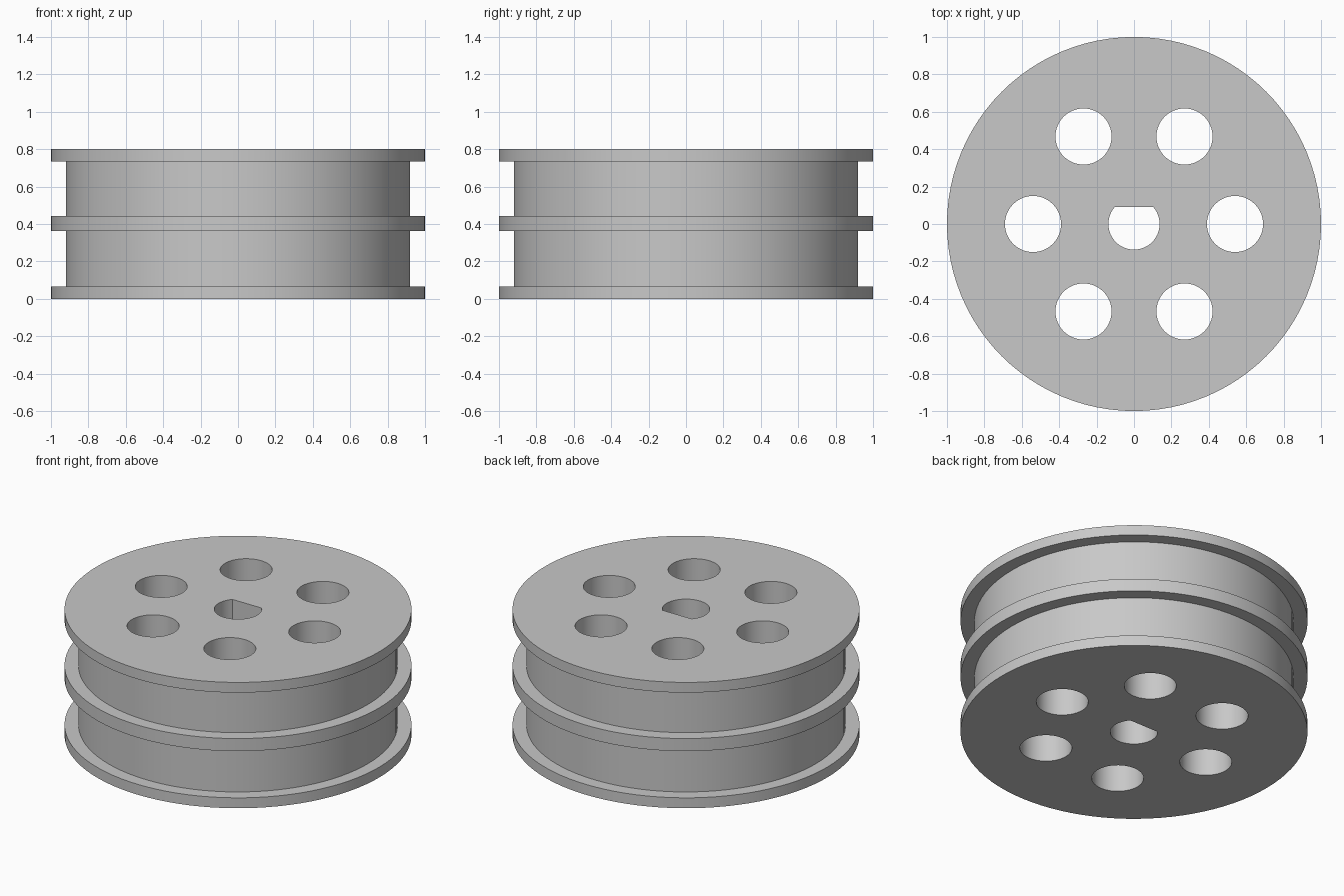
import bpy, bmesh, math

cube = bpy.data.objects.get("Cube")
if cube:
    bpy.data.objects.remove(cube, do_unlink=True)

HEIGHT = 0.8
RIM, DRUM = 1.0, 0.92
HOLE_R, HOLE_RING = 0.15, 0.54
BORE_R, BORE_FLAT = 0.137, 0.09

grey = bpy.data.materials.new("plain grey")
grey.use_nodes = True
colour = (0.58, 0.58, 0.58, 1)
grey.diffuse_color = colour
grey.node_tree.nodes["Principled BSDF"].inputs["Base Color"].default_value = colour


def make_object(name, bm):
    bmesh.ops.recalc_face_normals(bm, faces=bm.faces)
    mesh = bpy.data.meshes.new(name)
    bm.to_mesh(mesh)
    bm.free()
    obj = bpy.data.objects.new(name, mesh)
    bpy.context.collection.objects.link(obj)
    mesh.materials.append(grey)
    return obj


def circle(radius, z, count, cx=0, cy=0):
    return [(cx + radius * math.cos(math.tau * i / count),
             cy + radius * math.sin(math.tau * i / count), z) for i in range(count)]


def add_stack(bm, rings):
    """Join equal rings into a closed solid with flat end caps."""
    loops = [[bm.verts.new(p) for p in ring] for ring in rings]
    for low, high in zip(loops, loops[1:]):
        for i in range(len(low)):
            j = (i + 1) % len(low)
            bm.faces.new((low[i], low[j], high[j], high[i]))
    bm.faces.new(loops[0][::-1])
    bm.faces.new(loops[-1])


# Wheel body: three flanges with two belt grooves between them
profile = [(RIM, 0), (RIM, 0.066), (DRUM, 0.066), (DRUM, 0.363), (RIM, 0.363),
           (RIM, 0.443), (DRUM, 0.443), (DRUM, 0.735), (RIM, 0.735), (RIM, HEIGHT)]
bm = bmesh.new()
add_stack(bm, [circle(r, z, 96) for r, z in profile])
wheel = make_object("grooved_wheel", bm)

# Cutter: six round lightening holes and the D-shaped axle bore
bm = bmesh.new()
ends = (-0.1, HEIGHT + 0.1)
for k in range(6):
    a = math.tau * k / 6
    cx, cy = HOLE_RING * math.cos(a), HOLE_RING * math.sin(a)
    add_stack(bm, [circle(HOLE_R, z, 48, cx, cy) for z in ends])
start = math.pi - math.asin(BORE_FLAT / BORE_R)
sweep = math.pi + 2 * math.asin(BORE_FLAT / BORE_R)
arc = [start + sweep * i / 40 for i in range(41)]
add_stack(bm, [[(BORE_R * math.cos(a), BORE_R * math.sin(a), z) for a in arc] for z in ends])
cutter = make_object("hole_cutter", bm)
cutter.hide_render = True

# Cut the holes, then drop the cutter
cut = wheel.modifiers.new("holes", 'BOOLEAN')
cut.operation = 'DIFFERENCE'
cut.solver = 'EXACT'
cut.object = cutter
bpy.ops.object.select_all(action='DESELECT')
bpy.context.view_layer.objects.active = wheel
wheel.select_set(True)
bpy.ops.object.modifier_apply(modifier=cut.name)
bpy.data.objects.remove(cutter, do_unlink=True)
bpy.ops.object.shade_smooth_by_angle(angle=math.radians(30))
